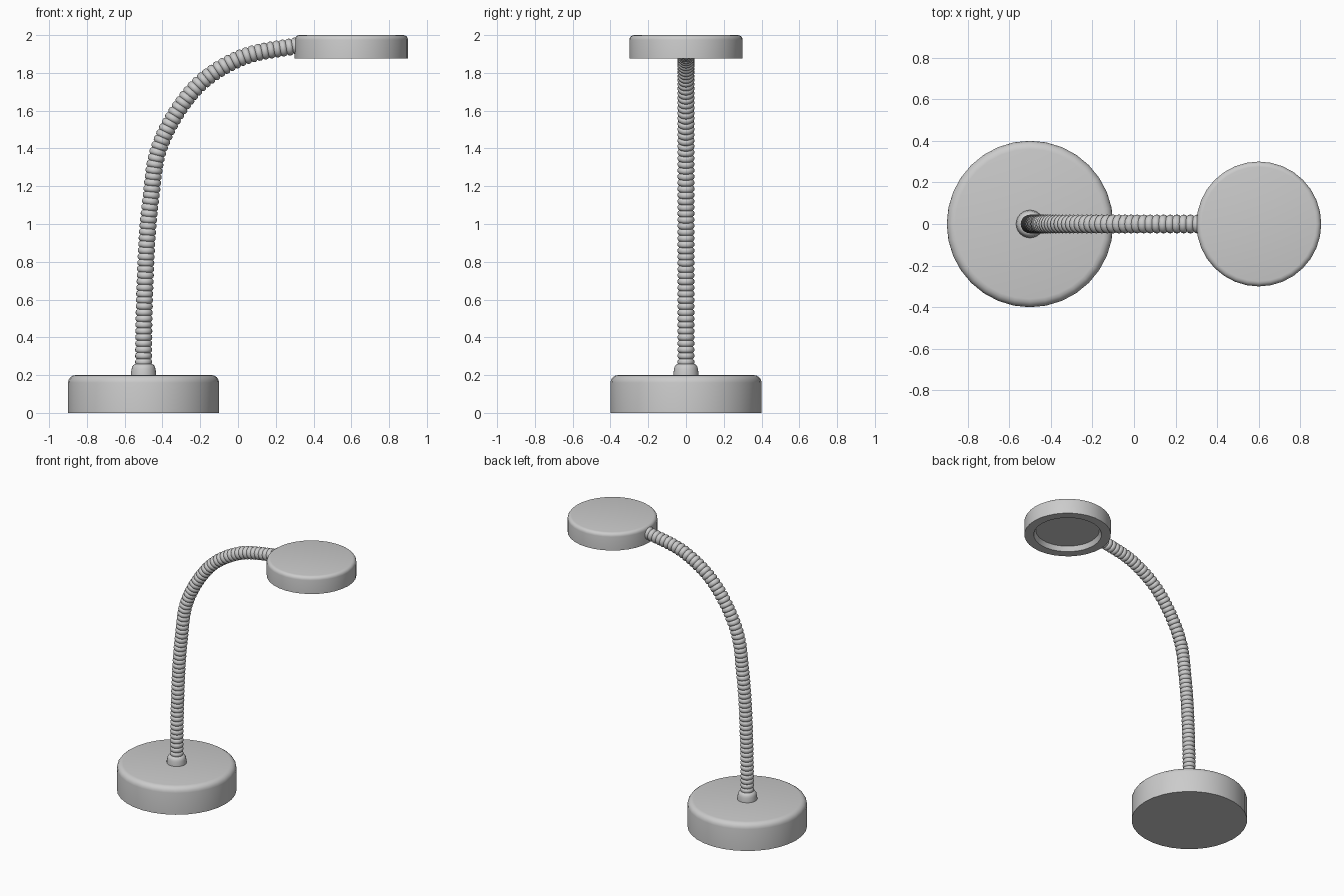
import bpy, bmesh, math
from mathutils import Vector

if "Cube" in bpy.data.objects:
    bpy.data.objects.remove(bpy.data.objects["Cube"])


def finish(name, bm, angle=40):
    bmesh.ops.recalc_face_normals(bm, faces=bm.faces)
    mesh = bpy.data.meshes.new(name)
    bm.to_mesh(mesh)
    bm.free()
    obj = bpy.data.objects.new(name, mesh)
    bpy.context.collection.objects.link(obj)
    bpy.ops.object.select_all(action='DESELECT')
    bpy.context.view_layer.objects.active = obj
    obj.select_set(True)
    bpy.ops.object.shade_smooth_by_angle(angle=math.radians(angle))
    return obj


def skin(bm, rings):
    """Bridge successive vertex rings and cap both ends."""
    n = len(rings[0])
    for a, b in zip(rings, rings[1:]):
        for i in range(n):
            j = (i + 1) % n
            bm.faces.new((a[i], a[j], b[j], b[i]))
    bm.faces.new(rings[0])
    bm.faces.new(rings[-1])


def lathe(name, x, profile, sides):
    """Turn (radius, z) points about a vertical axis at x."""
    bm = bmesh.new()
    rings = [[bm.verts.new((x + r * math.cos(2 * math.pi * i / sides),
                            r * math.sin(2 * math.pi * i / sides), z))
              for i in range(sides)] for r, z in profile]
    skin(bm, rings)
    return finish(name, bm)


def round_edge(r, z, b, steps=4):
    """Quarter-round shoulder from side to top."""
    return [(r - b + b * math.cos(k / steps * math.pi / 2),
             z - b + b * math.sin(k / steps * math.pi / 2)) for k in range(steps + 1)]


# Weighted base disc and the small collar on it
lathe("base", -0.5, [(0.4, 0)] + round_edge(0.4, 0.2, 0.04), 32)
lathe("neck_collar", -0.5, [(0.067, 0.19), (0.067, 0.21)] + round_edge(0.063, 0.262, 0.03), 24)

# Lamp head with a recessed underside
lathe("lamp_head", 0.6, [(0.22, 1.91), (0.235, 1.875), (0.3, 1.875)]
      + round_edge(0.3, 2.0, 0.025), 32)

# Centre line of the gooseneck: smooth spline through a few points
pts = [Vector((x, 0, z)) for x, z in (
    (-0.5, -0.1), (-0.5, 0.22), (-0.495, 0.6), (-0.462, 1.13), (-0.42, 1.395),
    (-0.325, 1.59), (-0.2, 1.745), (0.0, 1.873), (0.32, 1.945), (0.6, 1.99))]
path = []
for p0, p1, p2, p3 in zip(pts, pts[1:], pts[2:], pts[3:]):
    d01, d12, d23 = ((b - a).length for a, b in ((p0, p1), (p1, p2), (p2, p3)))
    m1 = d12 * ((p1 - p0) / d01 - (p2 - p0) / (d01 + d12) + (p2 - p1) / d12)
    m2 = d12 * ((p2 - p1) / d12 - (p3 - p1) / (d12 + d23) + (p3 - p2) / d23)
    for k in range(40):
        t = k / 40
        path.append((2*t**3 - 3*t**2 + 1) * p1 + (t**3 - 2*t**2 + t) * m1
                    + (3*t**2 - 2*t**3) * p2 + (t**3 - t**2) * m2)
path.append(pts[-2])
dist = [0]
for a, b in zip(path, path[1:]):
    dist.append(dist[-1] + (b - a).length)


def at(s):
    i = 0
    while i < len(path) - 2 and dist[i + 1] < s:
        i += 1
    d = path[i + 1] - path[i]
    return path[i] + d * (s - dist[i]) / d.length, d.normalized()


# Ribbed gooseneck: beaded tube swept along the centre line
beads, per, sides = 66, 6, 20
bm = bmesh.new()
rings = []
for k in range(beads * per + 1):
    c, d = at(dist[-1] * k / (beads * per))
    up = Vector((-d.z, 0, d.x))
    r = 0.036 + 0.009 * math.sqrt(abs(math.sin(math.pi * k / per)))
    rings.append([bm.verts.new(c + r * (math.cos(a) * up + math.sin(a) * Vector((0, 1, 0))))
                  for a in (2 * math.pi * i / sides for i in range(sides))])
skin(bm, rings)
finish("gooseneck", bm, 60)
